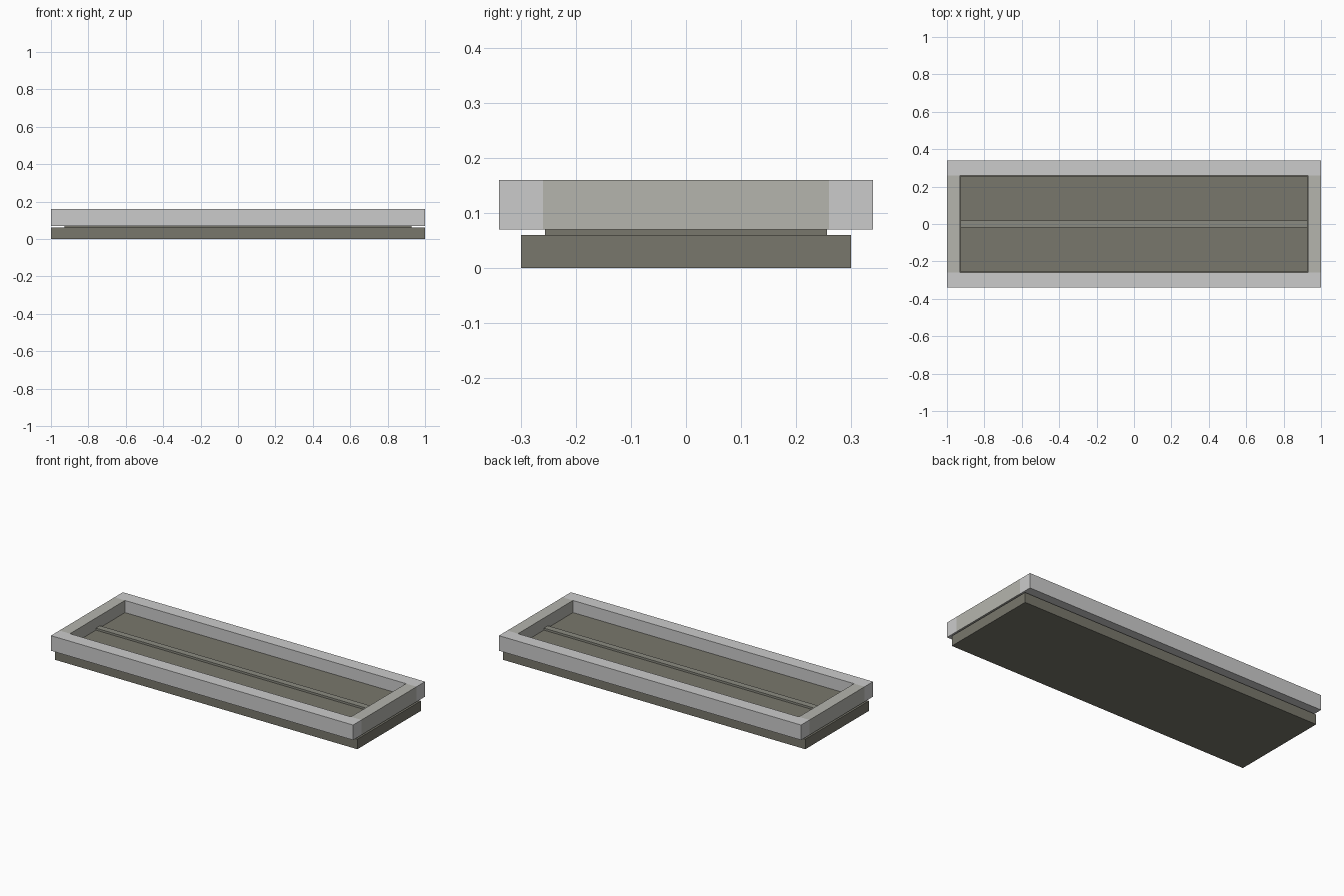
import bpy

if "Cube" in bpy.data.objects:
    bpy.data.objects.remove(bpy.data.objects["Cube"])


def material(name, rgb):
    m = bpy.data.materials.new(name)
    m.diffuse_color = (*rgb, 1)
    m.use_nodes = True
    m.node_tree.nodes["Principled BSDF"].inputs["Base Color"].default_value = m.diffuse_color
    return m


light = material("light_grey", (0.54, 0.54, 0.52))
warm = material("warm_grey", (0.46, 0.46, 0.42))
dark = material("dark_olive_grey", (0.19, 0.185, 0.15))
strip = material("strip_grey", (0.26, 0.26, 0.22))


def box(name, x, y, z, mat):
    """Box spanning the (min, max) ranges x, y, z."""
    spans = (x, y, z)
    bpy.ops.mesh.primitive_cube_add(size=1, location=[(a + b) / 2 for a, b in spans])
    ob = bpy.context.object
    ob.name = name
    ob.scale = [b - a for a, b in spans]
    bpy.ops.object.transform_apply(location=False, rotation=False, scale=True)
    ob.data.materials.append(mat)


# Base slab, raised inner panel and the centre rib on it
box("base_slab", (-1, 1), (-0.3, 0.3), (0, 0.06), dark)
box("inner_panel", (-0.927, 0.927), (-0.256, 0.256), (0.06, 0.09), dark)
box("centre_rib", (-0.927, 0.927), (-0.019, 0.019), (0.09, 0.102), strip)

# Raised rim: long rails run full length, end rails fit between them
for name, s in (("front", -1), ("back", 1)):
    box(name + "_rail", (-1, 1), sorted((s * 0.26, s * 0.34)), (0.07, 0.16), light)
for name, s in (("left", -1), ("right", 1)):
    box(name + "_end_rail", sorted((s * 0.93, s)), (-0.26, 0.26), (0.07, 0.16), warm)
